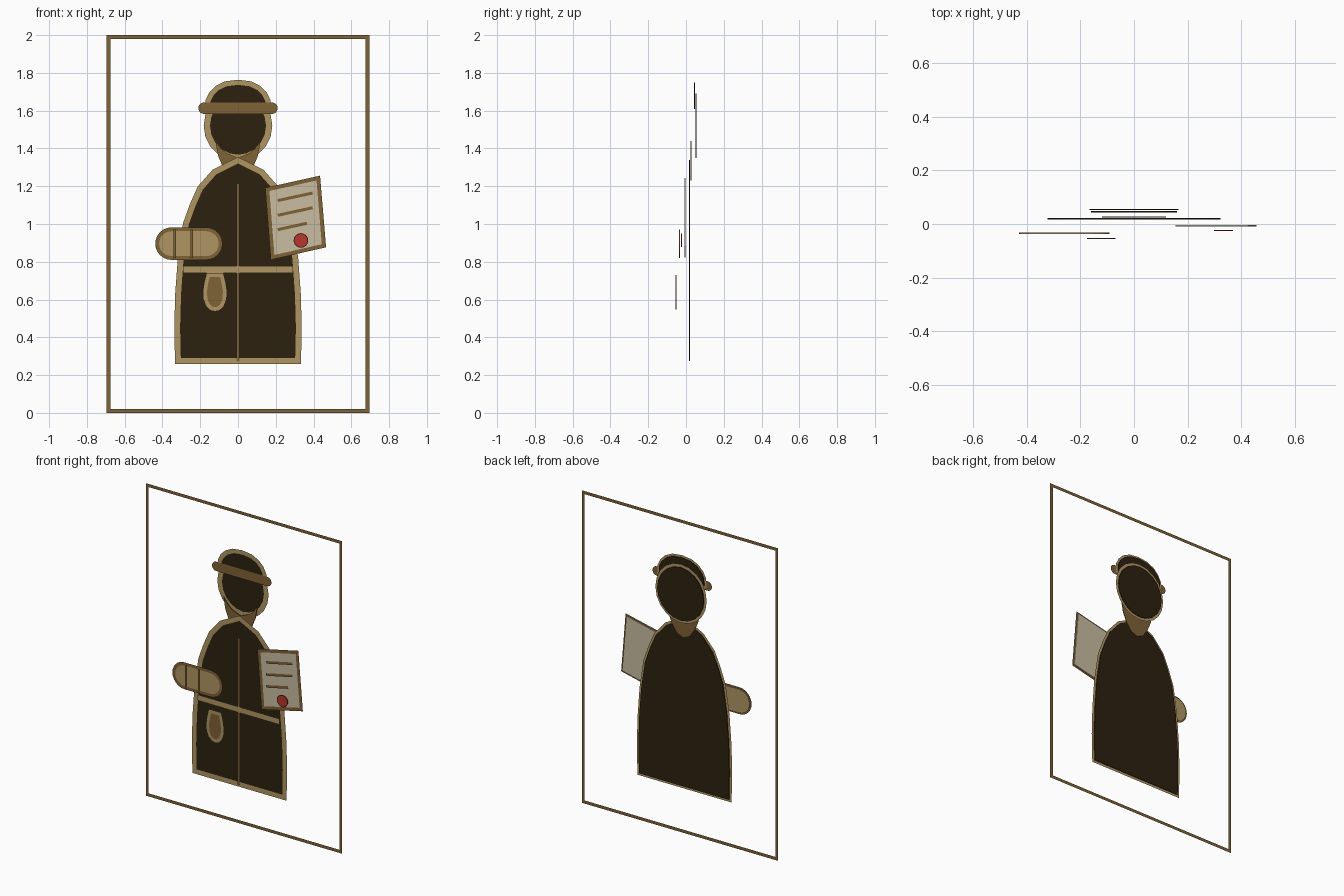
import bpy, bmesh, math
from mathutils import Vector

cube = bpy.data.objects.get("Cube")
if cube:
    bpy.data.objects.remove(cube)

THICK = 0.005


def material(name, hexcode):
    def linear(c):
        return c / 12.92 if c <= 0.04045 else ((c + 0.055) / 1.055) ** 2.4
    rgb = [linear(int(hexcode[i:i + 2], 16) / 255) for i in (0, 2, 4)]
    m = bpy.data.materials.new(name)
    m.use_nodes = True
    m.diffuse_color = (*rgb, 1)
    m.node_tree.nodes["Principled BSDF"].inputs["Base Color"].default_value = (*rgb, 1)
    return m


DARK = material("dark brown", "2c210f")
BROWN = material("brown", "7f6236")
TAN = material("tan", "b09563")
PAPER = material("parchment", "cabda2")
RED = material("seal red", "b5372d")
MAROON = material("seal edge red", "7c221c")


def finish(name, bm, mat):
    mesh = bpy.data.meshes.new(name)
    bm.to_mesh(mesh)
    bm.free()
    mesh.materials.append(mat)
    ob = bpy.data.objects.new(name, mesh)
    bpy.context.collection.objects.link(ob)
    return ob


def face_front(bm):
    bm.normal_update()
    bmesh.ops.reverse_faces(bm, faces=[f for f in bm.faces if f.normal.y > 0])


def plate(name, pts, y, mat, thick=THICK):
    """Filled outline in the xz plane, centred on depth y."""
    bm = bmesh.new()
    face = bm.faces.new([bm.verts.new((x, y - thick / 2, z)) for x, z in pts])
    face_front(bm)
    if thick:
        ext = bmesh.ops.extrude_face_region(bm, geom=[face], use_keep_orig=True)
        moved = [v for v in ext["geom"] if isinstance(v, bmesh.types.BMVert)]
        bmesh.ops.translate(bm, verts=moved, vec=(0, thick, 0))
        bmesh.ops.recalc_face_normals(bm, faces=bm.faces)
    return finish(name, bm, mat)


def ribbon(name, pts, y, width, mat, closed=True):
    """Flat stroke of even width with mitred corners along a path."""
    pts = [Vector(p) for p in pts]
    n = len(pts)
    bm = bmesh.new()
    rows = []
    for i, p in enumerate(pts):
        before = p - pts[i - 1] if closed or i else pts[1] - p
        after = pts[(i + 1) % n] - p if closed or i < n - 1 else before
        na, nb = (Vector((-d.y, d.x)).normalized() for d in (before, after))
        off = (na + nb).normalized()
        off *= width / 2 / max(off.dot(na), 0.4)
        rows.append([bm.verts.new((q.x, y, q.y)) for q in (p - off, p + off)])
    for i in range(n if closed else n - 1):
        a, b = rows[i], rows[(i + 1) % n]
        bm.faces.new((a[0], b[0], b[1], a[1]))
    face_front(bm)
    return finish(name, bm, mat)


def trimmed(name, pts, y, fill, edge, width):
    """Plate with a stroke centred on its outline, laid on the front."""
    plate(name, pts, y, fill)
    ribbon(name + "_trim", pts, y - THICK / 2 - 0.0015, width, edge)


def mirrored(half, cx=0):
    """Close a left-hand half outline about x = cx."""
    left = [(cx - x, z) for x, z in half]
    right = [(cx + x, z) for x, z in reversed(half) if x > 0]
    return left + right


def ellipse(cx, cz, rx, rz, n):
    return [(cx + rx * math.cos(t), cz + rz * math.sin(t))
            for t in (2 * math.pi * i / n for i in range(n))]


def stadium(cx, cz, half, r, n=12):
    pts = []
    for side in (1, -1):
        for i in range(n + 1):
            t = math.pi * (i / n - 0.5)
            pts.append((cx + side * (half - r + r * math.cos(t)), cz + side * r * math.sin(t)))
    return pts


# Border frame
ribbon("frame", [(-0.685, 0.01), (0.685, 0.01), (0.685, 1.99), (-0.685, 1.99)],
       0.06, 0.02, BROWN)

# Head, collar and hat
trimmed("head", ellipse(0, 1.52, 0.165, 0.17, 20), 0.054, DARK, TAN, 0.033)
collar = [(0.12, 1.44), (0.105, 1.36), (0.08, 1.30), (0.045, 1.25), (0, 1.23)]
collar_top = [(0.06, 1.375), (0.085, 1.395)]
outline = mirrored(collar)
outline += collar_top[::-1] + [(0, 1.35)] + [(-x, z) for x, z in collar_top]
plate("collar", outline, 0.026, BROWN)
trimmed("hat_crown", mirrored([(0.16, 1.61), (0.158, 1.655), (0.14, 1.69), (0.11, 1.72),
                               (0.065, 1.742), (0, 1.75)]), 0.045, DARK, TAN, 0.027)
plate("hat_brim", stadium(0, 1.613, 0.21, 0.03), 0.038, BROWN, 0)

# Robe with seam and belt
trimmed("robe", mirrored([(0.318, 0.275), (0.322, 0.45), (0.317, 0.63), (0.303, 0.82),
                          (0.276, 1.0), (0.24, 1.10), (0.2, 1.19), (0.125, 1.275),
                          (0, 1.338)]), 0.019, DARK, TAN, 0.031)
ribbon("seam", [(0, 0.275), (0, 1.215)], 0.008, 0.016, BROWN, False)
ribbon("belt", [(-0.29, 0.758), (0.29, 0.758)], 0.004, 0.037, TAN, False)

# Pouch
trimmed("pouch", mirrored([(0.036, 0.73), (0.046, 0.69), (0.053, 0.645), (0.051, 0.605),
                           (0.038, 0.57), (0.018, 0.552), (0, 0.548)], -0.122),
        -0.054, BROWN, TAN, 0.022)

# Sleeve with cuff bands
trimmed("sleeve", stadium(-0.26, 0.896, 0.168, 0.076), -0.034, TAN, BROWN, 0.02)
for i, x in enumerate((-0.336, -0.245)):
    ribbon(f"cuff_band_{i + 1}", [(x, 0.82), (x, 0.97)], -0.046, 0.013, BROWN, False)

# Document with text rules and seal
trimmed("document", [(0.155, 1.183), (0.425, 1.243), (0.455, 0.885), (0.183, 0.823)],
        -0.006, PAPER, BROWN, 0.021)
for i, (x1, z1, x2, z2) in enumerate(((0.21, 1.124, 0.395, 1.164),
                                      (0.21, 1.046, 0.395, 1.086),
                                      (0.21, 0.97, 0.365, 1.004))):
    ribbon(f"rule_{i + 1}", [(x1, z1), (x2, z2)], -0.015, 0.016, BROWN, False)
trimmed("seal", ellipse(0.333, 0.913, 0.036, 0.036, 24), -0.024, RED, MAROON, 0.005)
